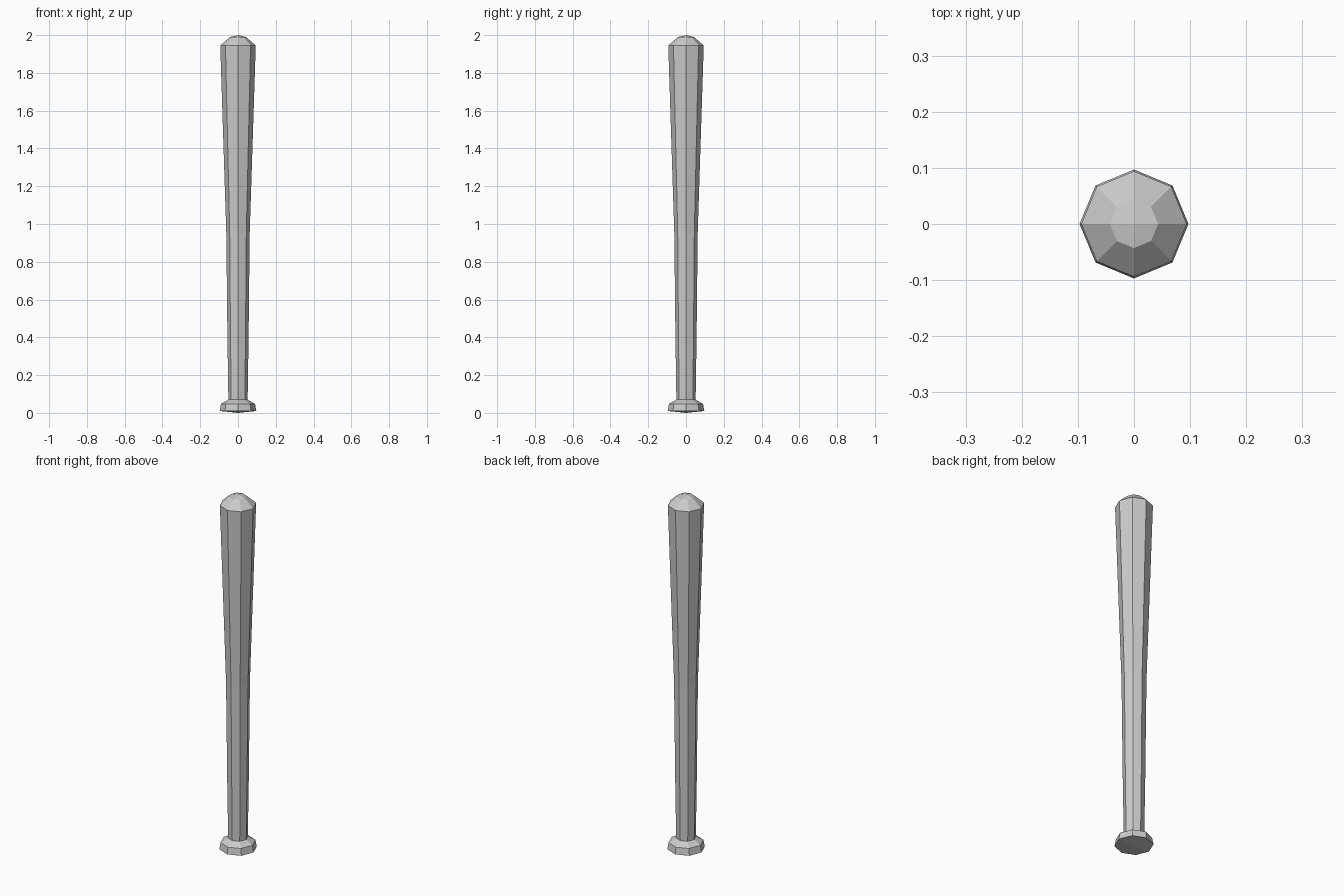
import bpy
import bmesh
import math

SIDES = 8

cube = bpy.data.objects.get("Cube")
if cube:
    bpy.data.objects.remove(cube, do_unlink=True)

grey = bpy.data.materials.new("plain grey")
grey.use_nodes = True
colour = (0.6, 0.6, 0.6, 1)
grey.diffuse_color = colour
grey.node_tree.nodes["Principled BSDF"].inputs["Base Color"].default_value = colour


def ring(bm, radius, z):
    """Octagon with corners on the x and y axes."""
    angles = [math.tau * i / SIDES for i in range(SIDES)]
    return [bm.verts.new((radius * math.cos(a), radius * math.sin(a), z)) for a in angles]


def cap(bm, loop, z):
    """Close an end with four quads meeting at a shallow point."""
    tip = bm.verts.new((0, 0, z))
    for i in range(0, SIDES, 2):
        bm.faces.new((loop[i], loop[i + 1], loop[(i + 2) % SIDES], tip))


def turned_part(name, profile, bottom, top):
    """Turn a (radius, height) profile; a None end stays open."""
    bm = bmesh.new()
    loops = [ring(bm, r, z) for r, z in profile]
    for low, high in zip(loops, loops[1:]):
        for i in range(SIDES):
            j = (i + 1) % SIDES
            bm.faces.new((low[i], low[j], high[j], high[i]))
    if bottom is not None:
        cap(bm, loops[0], bottom)
    if top is not None:
        cap(bm, loops[-1], top)
    bmesh.ops.recalc_face_normals(bm, faces=bm.faces)
    mesh = bpy.data.meshes.new(name)
    bm.to_mesh(mesh)
    bm.free()
    mesh.materials.append(grey)
    obj = bpy.data.objects.new(name, mesh)
    bpy.context.collection.objects.link(obj)


# Whole bat: flared knob, slim handle, widening barrel and domed end
turned_part(
    "bat",
    [(0.097, 0.01), (0.09, 0.048), (0.051, 0.07),
     (0.056, 0.4), (0.062, 0.95), (0.094, 1.945), (0.043, 1.99)],
    bottom=0.0, top=2.0,
)
